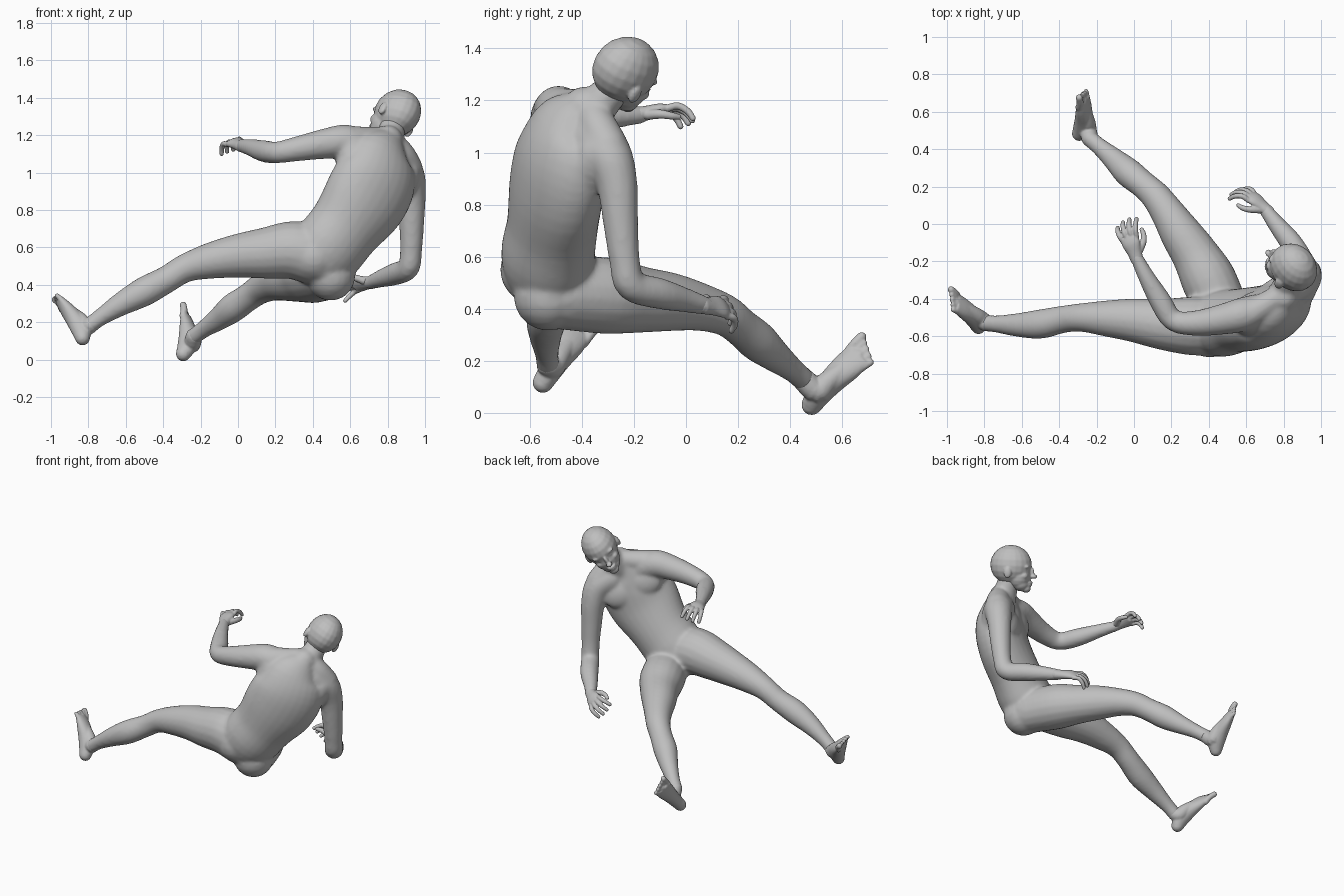
import bpy, bmesh, math
from mathutils import Vector, Matrix

if "Cube" in bpy.data.objects:
    bpy.data.objects.remove(bpy.data.objects["Cube"], do_unlink=True)

clay = bpy.data.materials.new("plain_grey")
clay.use_nodes = True
GREY = (.52, .52, .52, 1)
clay.diffuse_color = GREY
clay.node_tree.nodes["Principled BSDF"].inputs["Base Color"].default_value = GREY


def spline(rows, steps=4):
    """Smooth a list of (x, y, z, width, depth) rows."""
    rows = [tuple(r) + (r[3],) if len(r) == 4 else tuple(r) for r in rows]
    out = []
    for i in range(len(rows) - 1):
        p0, p1 = rows[max(i - 1, 0)], rows[i]
        p2, p3 = rows[i + 1], rows[min(i + 2, len(rows) - 1)]
        for k in range(steps):
            t = k / steps
            out.append([b + t * ((c - a) / 2 + t * ((a - 2.5 * b + 2 * c - d / 2)
                        + t * (1.5 * (b - c) + (d - a) / 2)))
                        for a, b, c, d in zip(p0, p1, p2, p3)])
    return out + [list(rows[-1])]


def ball(bm, centre, axes, radii, seg=20):
    """Ellipsoid on three given axes."""
    m = Matrix([a * r for a, r in zip(axes, radii)]).transposed().to_4x4()
    m.translation = centre
    bmesh.ops.create_uvsphere(bm, u_segments=seg, v_segments=seg // 2, radius=1, matrix=m)


WORLD = (Vector((1, 0, 0)), Vector((0, 1, 0)), Vector((0, 0, 1)))


def loft(bm, rows, side=Vector((.2, .3, 1)), sides=18):
    """Elliptical tube with rounded ends; width runs along side."""
    rows = spline(rows)
    pts = [Vector(r[:3]) for r in rows]
    rings = []
    for i, r in enumerate(rows):
        tan = (pts[min(i + 1, len(pts) - 1)] - pts[max(i - 1, 0)]).normalized()
        a = (side - tan * side.dot(tan)).normalized()
        b = tan.cross(a)
        rings.append([bm.verts.new(pts[i] + a * r[3] * math.cos(q) + b * r[4] * math.sin(q))
                      for q in (math.tau * k / sides for k in range(sides))])
    for lo, hi in zip(rings, rings[1:]):
        for k in range(sides):
            n = (k + 1) % sides
            bm.faces.new((lo[k], lo[n], hi[n], hi[k]))
    bm.faces.new(rings[0])
    bm.faces.new(rings[-1])
    for end in (0, -1):
        ball(bm, pts[end], WORLD, [min(rows[end][3:])] * 3, 14)


def fuse(name, bm, voxel, smooth):
    """Turn overlapping volumes into one soft skin."""
    bmesh.ops.recalc_face_normals(bm, faces=bm.faces)
    me = bpy.data.meshes.new(name)
    bm.to_mesh(me)
    bm.free()
    me.materials.append(clay)
    ob = bpy.data.objects.new(name, me)
    bpy.context.collection.objects.link(ob)
    rem = ob.modifiers.new("skin", "REMESH")
    rem.mode, rem.voxel_size, rem.use_smooth_shade = "VOXEL", voxel, True
    soft = ob.modifiers.new("soften", "SMOOTH")
    soft.factor, soft.iterations = .5, smooth


def frame(forward, up):
    """Orthonormal left, forward, up axes."""
    f = Vector(forward).normalized()
    u = Vector(up)
    u = (u - f * u.dot(f)).normalized()
    return u.cross(f), f, u


# Torso, lofted from crotch to neck
body = bmesh.new()
t_left, t_fwd, t_up = frame((-.43, .88, .16), (.5, .09, .86))
loft(body, [(.385, -.47, .46, .11, .07), (.415, -.5, .5, .17, .15), (.475, -.53, .585, .2, .175),
            (.57, -.515, .705, .205, .165), (.675, -.5, .85, .24, .16), (.74, -.475, .98, .235, .155),
            (.765, -.445, 1.09, .18, .13), (.8, -.39, 1.17, .09, .085)], Vector((-.7, -.42, .57)), 28)
for s in (-1, 1):
    # Chest muscles and buttocks
    ball(body, Vector((.735, -.465, .99)) + t_fwd * .092 + t_left * s * .095,
         (t_left, t_fwd, t_up), (.12, .055, .1))
    ball(body, Vector((.435, -.525, .505)) - t_fwd * .035 + Vector((-.6, -.35, .68)) * s * .075,
         WORLD, (.133, .133, .133))

# Neck, shoulder slopes and side muscles below the shoulders
loft(body, [(.79, -.4, 1.1, .09), (.815, -.33, 1.19, .076), (.825, -.275, 1.25, .068)])
loft(body, [(.8, -.37, 1.19, .06), (.71, -.43, 1.175, .07), (.62, -.48, 1.175, .075)])
loft(body, [(.82, -.37, 1.17, .06), (.87, -.34, 1.1, .075), (.91, -.3, 1.02, .08)])
loft(body, [(.61, -.49, 1.14, .09), (.62, -.52, 1.03, .095), (.61, -.53, .92, .09)])
loft(body, [(.89, -.34, 1, .09), (.86, -.39, .92, .085), (.8, -.42, .8, .075)])

# Left arm, raised forward
loft(body, [(.68, -.46, 1.12, .09), (.58, -.485, 1.165, .092), (.47, -.51, 1.155, .082),
            (.33, -.53, 1.13, .068), (.21, -.515, 1.108, .058), (.14, -.41, 1.115, .059),
            (.065, -.28, 1.135, .045), (.01, -.17, 1.145, .034)])
# Right arm, hanging and bent at the elbow
loft(body, [(.84, -.36, 1.05, .1), (.905, -.3, .99, .093), (.925, -.265, .88, .079),
            (.928, -.25, .72, .067), (.925, -.235, .58, .059), (.91, -.21, .49, .06),
            (.84, -.1, .458, .06), (.76, 0, .432, .047), (.7, .08, .41, .035)],
     Vector((1, .2, .3)))
# Left leg, stretched to the side
left_ankle, right_ankle = Vector((-.79, -.53, .185)), Vector((-.235, .455, .125))
loft(body, [(.43, -.545, .55, .16), (.3, -.545, .585, .157), (.15, -.535, .57, .138),
            (0, -.515, .555, .118), (-.15, -.505, .528, .097), (-.28, -.5, .49, .077),
            (-.38, -.51, .43, .073), (-.5, -.535, .365, .079), (-.62, -.54, .3, .064),
            (-.73, -.535, .23, .047), (*left_ankle, .045)])
# Right leg, stretched to the back
loft(body, [(.48, -.48, .46, .14), (.4, -.3, .45, .148), (.33, -.17, .435, .128),
            (.25, -.05, .425, .112), (.18, .06, .405, .092), (.115, .15, .375, .08),
            (.05, .21, .33, .074), (-.03, .275, .275, .078), (-.1, .34, .22, .063),
            (-.18, .41, .165, .047), (*right_ankle, .045)])
fuse("body", body, .011, 10)


# Feet with toes
def foot(name, heel, tip, ankle, rise, medial):
    bm = bmesh.new()
    heel, tip = Vector(heel), Vector(tip)
    left, fwd, up = frame(tip - heel, rise)
    size = (tip - heel).length

    def at(along, high, across=0):
        return heel + fwd * along * size + up * high + left * across * medial

    loft(bm, [(*at(.1, .042), .04, .042), (*at(.24, .056), .045, .054),
              (*at(.42, .052), .05, .05), (*at(.64, .038), .06, .038),
              (*at(.82, .024), .06, .023)], left)
    loft(bm, [(*ankle, .045), (*at(.26, .085), .047), (*at(.4, .075), .042),
              (*at(.58, .05), .036)], left)
    for i in range(5):
        x = .045 - .023 * i
        r = .019 if i == 0 else .0135
        loft(bm, [(*at(.76, .024, x), r), (*at(.87 - .022 * i, .026, x * 1.05), r),
                  (*at(.97 - .03 * i, .016, x * 1.1), r)], left, 10)
    fuse(name, bm, .006, 3)


foot("left_foot", (-.855, -.575, .073), (-1, -.39, .35), left_ankle, (.9, .15, .35), -1)
foot("right_foot", (-.335, .475, -.004), (-.285, .72, .265), right_ankle, (.75, -.3, .2), 1)


# Hands with curled fingers
def hand(name, wrist, forward, up, thumb):
    bm = bmesh.new()
    wrist = Vector(wrist)
    left, fwd, up = frame(forward, up)

    def at(along, high, across):
        return wrist + fwd * along + up * high + left * across * thumb

    loft(bm, [(*at(-.03, 0, 0), .035, .032), (*at(.02, .004, 0), .039, .028),
              (*at(.07, .008, 0), .05, .025), (*at(.105, .004, 0), .048, .019)], left)
    for i, reach in enumerate((.085, .095, .09, .07)):
        x = .039 - .026 * i
        rows = [(*at(.095, .004, x), .0145)]
        for part, drop, r in ((.4, .006, .0145), (.78, -.02, .0135), (.95, -.052, .012)):
            rows.append((*at(.1 + reach * part, drop, x * (1 + part * .5)), r))
        loft(bm, rows, left, 10)
    loft(bm, [(*at(.02, -.008, .025), .021), (*at(.055, -.02, .058), .018),
              (*at(.09, -.034, .07), .015), (*at(.12, -.042, .068), .012)], left, 10)
    fuse(name, bm, .0045, 2)


hand("left_hand", (.01, -.17, 1.145), (-.33, .93, .12), (-.25, -.1, 1), -1)
hand("right_hand", (.7, .08, .41), (-.76, .62, -.1), (.5, .6, .6), 1)

# Head with jaw, brow, nose, lips and ears
head = bmesh.new()
axes = frame((-.7, .69, -.1), (.32, .445, .82))
centre = Vector((.853, -.232, 1.32))


def feature(across, along, high, radii):
    ball(head, centre + axes[0] * across + axes[1] * along + axes[2] * high, axes, radii)


feature(0, 0, 0, (.114, .137, .13))
feature(0, .055, -.07, (.086, .08, .09))
feature(0, .07, -.12, (.066, .058, .05))
feature(0, .104, -.15, (.036, .032, .028))
feature(0, .125, -.109, (.034, .022, .01))
feature(0, .122, -.125, (.03, .023, .011))
feature(0, .152, -.07, (.021, .024, .015))
feature(0, .134, -.045, (.013, .022, .038))
for s in (-1, 1):
    feature(s * .042, .11, -.005, (.036, .02, .014))
    feature(s * .037, .11, -.03, (.018, .015, .011))
    feature(s * .05, .09, -.065, (.03, .032, .026))
    feature(s * .112, -.008, -.045, (.015, .026, .038))
fuse("head", head, .0065, 3)
